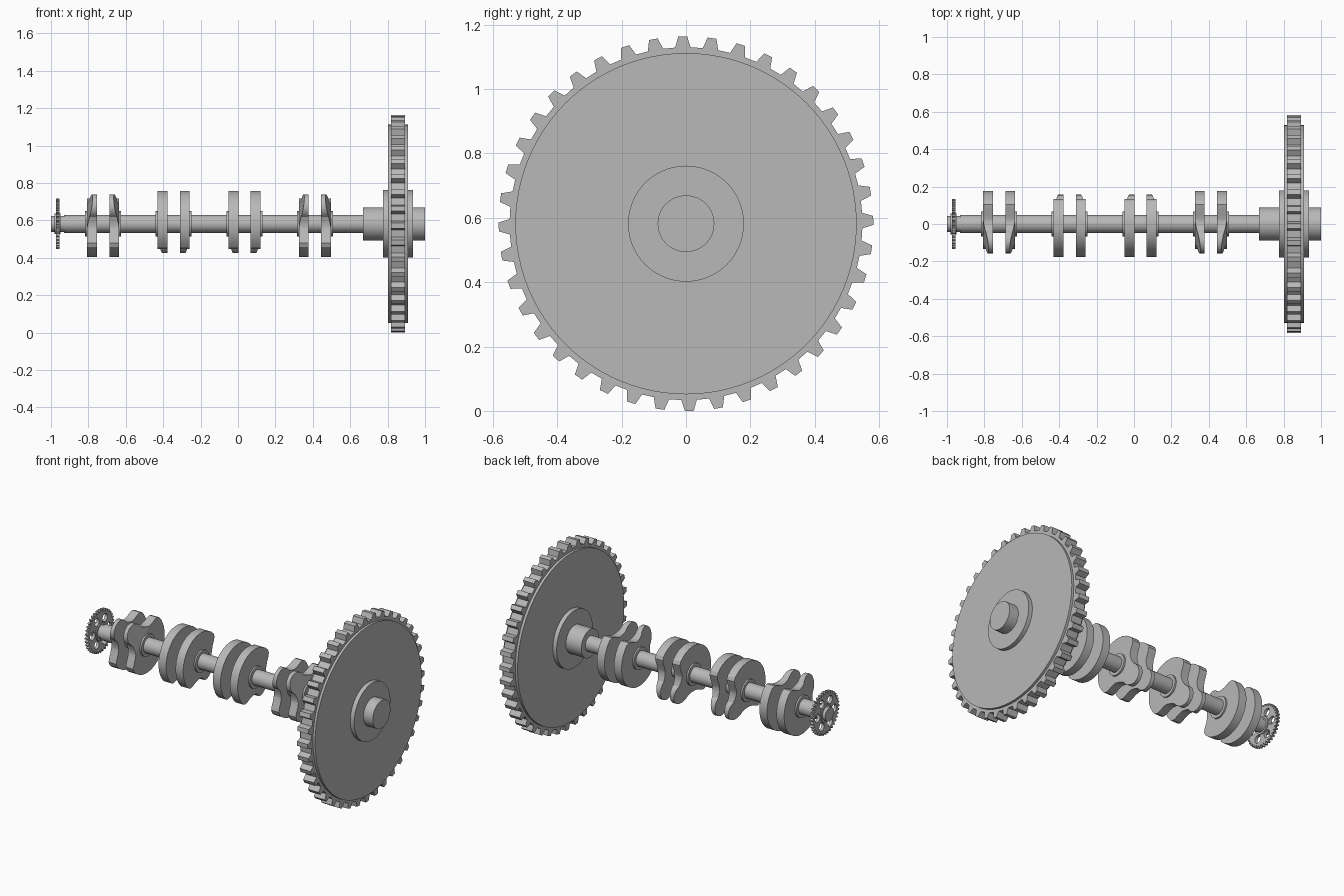
import bpy, bmesh
from math import sin, cos, pi, radians, sqrt

if "Cube" in bpy.data.objects:
    bpy.data.objects.remove(bpy.data.objects["Cube"])

AXIS_Z = 0.582
steel = bpy.data.materials.new("steel_grey")
steel.use_nodes = True
GREY = (0.48, 0.48, 0.48, 1)
steel.diffuse_color = GREY
steel.node_tree.nodes["Principled BSDF"].inputs["Base Color"].default_value = GREY


def circle(r, n=48, cy=0, cz=0):
    return [(cy + r * cos(2 * pi * i / n), cz + r * sin(2 * pi * i / n)) for i in range(n)]


def gear(root, tip, teeth, root_w, tip_w, turn=0):
    """Trapezoid teeth; widths are fractions of the pitch."""
    pts, pitch = [], 2 * pi / teeth
    for i in range(teeth):
        for r, w in ((root, -root_w), (tip, -tip_w), (tip, tip_w), (root, root_w)):
            a = turn + pitch * (i + w / 2)
            pts.append((r * cos(a), r * sin(a)))
    return pts


def prism(name, loops, x0, x1, edit=None, smooth=True):
    """Extrude a (y, z) outline, with optional hole loops, along x."""
    bm = bmesh.new()
    for loop in loops:
        vs = [bm.verts.new((x0, y, z)) for y, z in loop]
        if len(loops) == 1:
            bm.faces.new(vs)
        else:
            for a, b in zip(vs, vs[1:] + vs[:1]):
                bm.edges.new((a, b))
    if len(loops) > 1:
        bmesh.ops.triangle_fill(bm, edges=bm.edges[:], use_beauty=True)
    ext = bmesh.ops.extrude_face_region(bm, geom=bm.faces[:], use_keep_orig=True)
    for v in ext["geom"]:
        if isinstance(v, bmesh.types.BMVert):
            v.co.x = x1
    if edit:
        edit(bm)
    bmesh.ops.recalc_face_normals(bm, faces=bm.faces[:])
    mesh = bpy.data.meshes.new(name)
    bm.to_mesh(mesh)
    bm.free()
    mesh.materials.append(steel)
    ob = bpy.data.objects.new(name, mesh)
    ob.location.z = AXIS_Z
    bpy.context.collection.objects.link(ob)
    if smooth:
        bpy.ops.object.select_all(action="DESELECT")
        ob.select_set(True)
        bpy.context.view_layer.objects.active = ob
        bpy.ops.object.shade_smooth_by_angle(angle=radians(25))
    return ob


# Main shaft
prism("main_shaft", [circle(0.048)], -0.93, 0.70)

# Flywheel with ring gear, hub and output boss
prism("flywheel_disc", [circle(0.53, 96)], 0.802, 0.908)
prism("ring_gear", [gear(0.548, 0.582, 40, 0.56, 0.3, radians(1))], 0.818, 0.893, smooth=False)
prism("flywheel_hub", [circle(0.18, 64)], 0.775, 0.935)
prism("output_boss", [circle(0.088)], 0.668, 1.0)

# Timing sprocket with lightening holes
holes = [circle(0.025, 20, 0.082 * cos(k * pi / 3), 0.082 * sin(k * pi / 3)) for k in range(6)]
prism("timing_sprocket", [gear(0.12, 0.135, 36, 0.7, 0.35)] + holes, -0.974, -0.955, smooth=False)
prism("sprocket_hub", [circle(0.043)], -1.0, -0.925)
prism("sprocket_collar", [circle(0.055)], -0.98, -0.948)

# Web outline: t runs towards the nose, s across it
WEIGHT_R, NOSE_T, NOSE_R = 0.177, 0.13, 0.065
FLANK = [(0.022, 0.168), (0.036, 0.145), (0.046, 0.118), (0.062, 0.092), (0.088, 0.073)]
half = [(-WEIGHT_R * cos(radians(a)), WEIGHT_R * sin(radians(a))) for a in range(0, 91, 10)]
half += FLANK
half += [(NOSE_T + NOSE_R * cos(radians(a)), NOSE_R * sin(radians(a))) for a in range(105, -1, -15)]
outline = half + [(t, -s) for t, s in half[-2:0:-1]]
WEB, HALF_SPAN, TAPER_T, TAPER = 0.053, 0.086, 0.06, 0.22


def add_throw(number, cx, sign):
    """Two mirrored webs and collars; sign sets which way the noses point."""
    k = sign / sqrt(2)
    loop = [(k * (s - t), k * (s + t)) for t, s in outline]
    for side, word in ((-1, "right"), (1, "left")):
        outer = cx + side * HALF_SPAN
        inner = outer - side * WEB

        def taper(bm):
            # Slope the outer face away towards the nose
            bmesh.ops.bisect_plane(bm, geom=bm.verts[:] + bm.edges[:] + bm.faces[:],
                                   plane_co=(0, -k * TAPER_T, k * TAPER_T), plane_no=(0, -k, k))
            for v in bm.verts:
                t = k * (v.co.z - v.co.y)
                if t > TAPER_T and abs(v.co.x - outer) < 0.001:
                    v.co.x -= side * TAPER * (t - TAPER_T)

        prism(f"crank_web_{number}_{word}", [loop], inner, outer, taper)
        prism(f"web_collar_{number}_{word}", [circle(0.068)], inner + side * 0.01, outer + side * 0.01)


# Four throws, outer pair opposite the inner pair
for i, (cx, sign) in enumerate(((-0.721, 1), (-0.344, -1), (0.035, -1), (0.411, 1))):
    add_throw(i + 1, cx, sign)
